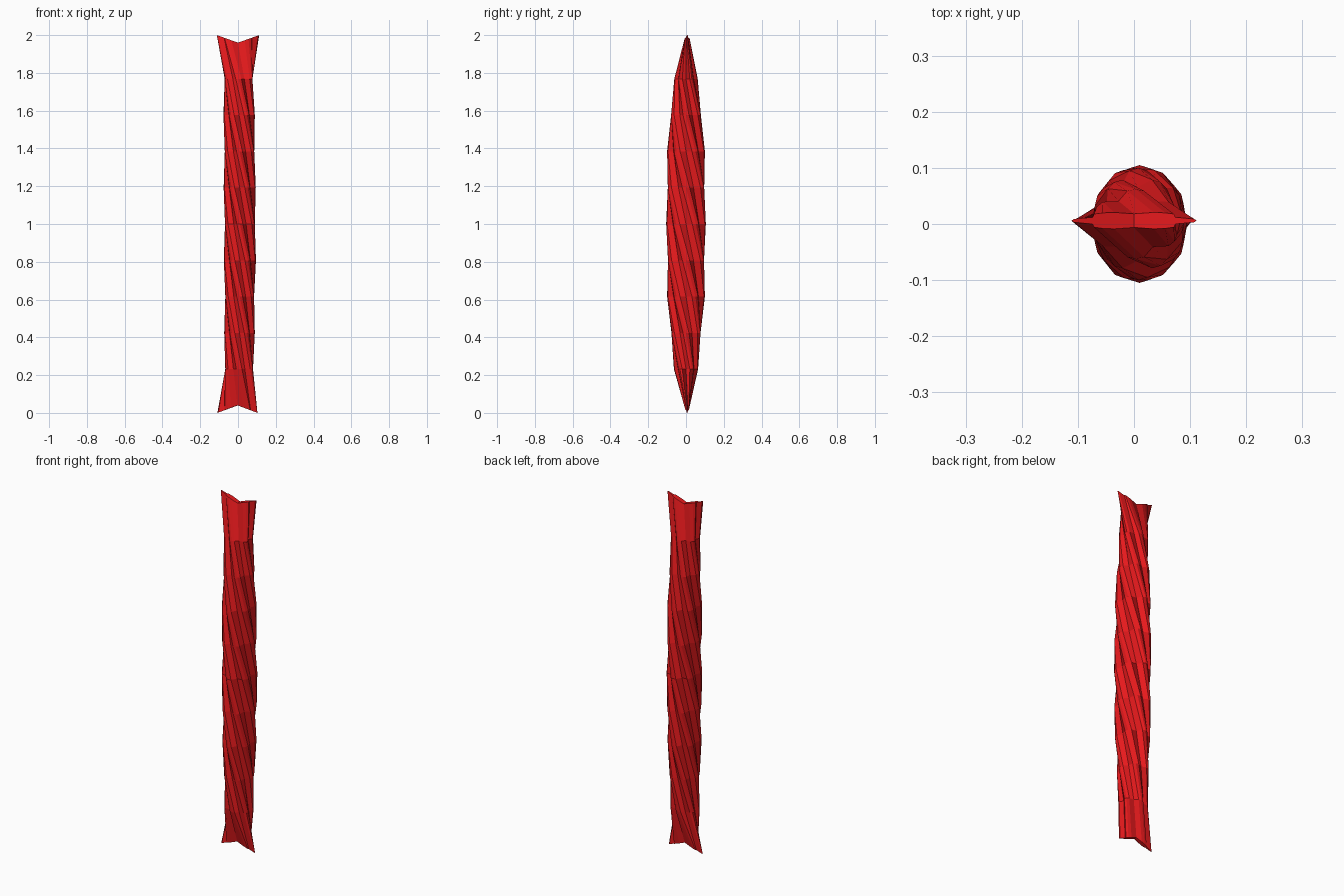
import bpy, bmesh
from math import sin, cos, radians

if "Cube" in bpy.data.objects:
    bpy.data.objects.remove(bpy.data.objects["Cube"])

LOBES, RINGS = 6, 10
# lobe cross-section: (angle offset, radius factor)
LOBE = [(0, 1.0), (11, 0.97), (30, 0.76), (49, 0.97)]
# per ring: x radius, y radius, x centre
RX = [0.106, 0.08, 0.081, 0.083, 0.085, 0.086, 0.085, 0.085, 0.083, 0.08, 0.112]
RY = [0.012, 0.064, 0.084, 0.1, 0.104, 0.105, 0.105, 0.1, 0.086, 0.062, 0.016]
CX = [-0.003, 0.006, 0.008, 0.009, 0.01, 0.01, 0.009, 0.008, 0.006, 0.003, 0.0]

bm = bmesh.new()
rings = []
for i in range(RINGS + 1):
    end = i in (0, RINGS)
    z0 = 0.04 + 1.92 * i / RINGS
    ring = []
    for k in range(LOBES):
        for off, f in LOBE:
            a = radians(k * 60 + off - 30 * i)
            x, y = RX[i] * f * cos(a), RY[i] * f * sin(a)
            z = z0
            if end:  # pinched ends flare into two corner points
                z += (0.04 if i else -0.04) * abs(x) / RX[i]
            ring.append(bm.verts.new((x + CX[i], y + (0.006 if end else 0), z)))
    rings.append(ring)

# twisted side walls
n = len(rings[0])
for lo, hi in zip(rings, rings[1:]):
    for j in range(n):
        bm.faces.new((lo[j], lo[(j + 1) % n], hi[(j + 1) % n], hi[j]))

# end caps, fanned around the notch centre
for ring, z in ((rings[0], 0.04), (rings[-1], 1.96)):
    c = bm.verts.new((0, 0.006, z))
    for j in range(n):
        bm.faces.new((c, ring[j], ring[(j + 1) % n]))
bmesh.ops.recalc_face_normals(bm, faces=bm.faces)

mesh = bpy.data.meshes.new("twisted_stick")
bm.to_mesh(mesh)
bm.free()
stick = bpy.data.objects.new("twisted_stick", mesh)
bpy.context.collection.objects.link(stick)
mat = bpy.data.materials.new("red")
mat.diffuse_color = (0.8, 0.01, 0.012, 1)
mat.use_nodes = True
mat.node_tree.nodes["Principled BSDF"].inputs["Base Color"].default_value = mat.diffuse_color
mesh.materials.append(mat)
